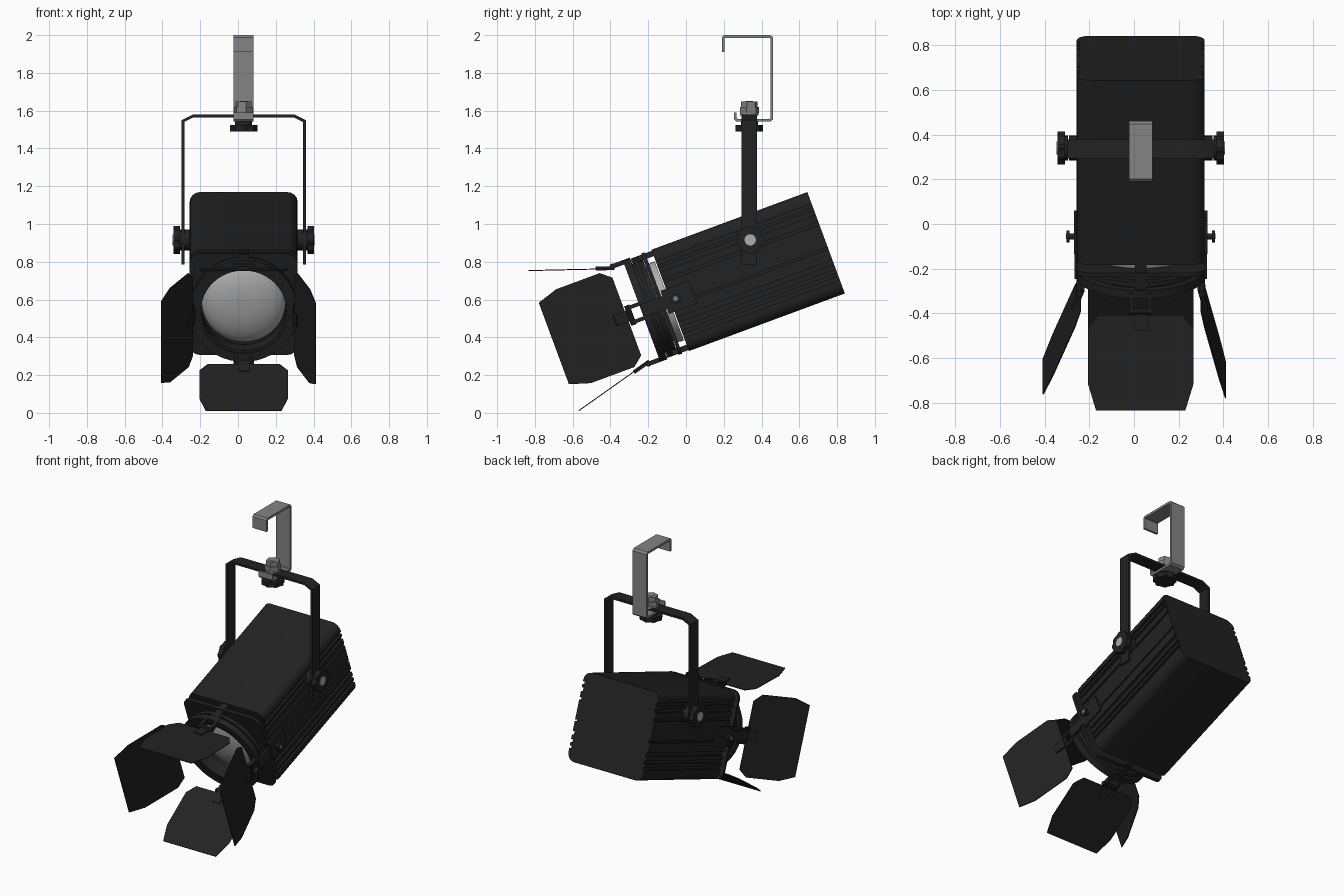
import bpy, bmesh, math
from mathutils import Matrix, Vector

if "Cube" in bpy.data.objects:
    bpy.data.objects.remove(bpy.data.objects["Cube"])

CX = 0.03                                   # symmetry plane of the lamp
TILT = Matrix.Translation((CX, 0.329, 0.748)) @ Matrix.Rotation(math.radians(20.3), 4, 'X')
UPRIGHT = Matrix.Translation((CX, 0.335, 0))


def material(name, v):
    m = bpy.data.materials.new(name)
    m.diffuse_color = (v, v, v, 1)
    m.use_nodes = True
    m.node_tree.nodes["Principled BSDF"].inputs["Base Color"].default_value = m.diffuse_color
    return m


BLACK = material("black_paint", 0.016)
STEEL = material("grey_steel", 0.23)
GLASS = material("lens_glass", 0.42)


def finish(name, bm, mat, matrix, angle=35):
    bmesh.ops.recalc_face_normals(bm, faces=bm.faces)
    me = bpy.data.meshes.new(name)
    bm.to_mesh(me)
    bm.free()
    me.materials.append(mat)
    for p in me.polygons:
        p.use_smooth = True
    me.set_sharp_from_angle(angle=math.radians(angle))
    ob = bpy.data.objects.new(name, me)
    ob.matrix_world = matrix
    bpy.context.collection.objects.link(ob)
    return ob


def prism(name, loop, extrude, mat=BLACK, matrix=TILT):
    """Extrude a closed 3D outline along a vector."""
    bm = bmesh.new()
    f = bm.faces.new([bm.verts.new(p) for p in loop])
    new = bmesh.ops.extrude_face_region(bm, geom=[f])["geom"]
    bm.faces.ensure_lookup_table()
    bmesh.ops.translate(bm, vec=extrude, verts=[v for v in new if isinstance(v, bmesh.types.BMVert)])
    if len([g for g in bm.faces if len(g.verts) == len(loop)]) < 2 and f not in bm.faces[:]:
        bm.faces.new([v for v in bm.verts][:len(loop)])
    return finish(name, bm, mat, matrix)


def box(name, lo, hi, mat=BLACK, matrix=TILT):
    (a, b, c), (d, e, f) = lo, hi
    return prism(name, [(a, b, c), (d, b, c), (d, b, f), (a, b, f)], (0, e - b, 0), mat, matrix)


def cyl(name, base, axis, r, n=24, grip=0, mat=BLACK, matrix=TILT):
    """Cylinder along an axis vector; grip makes a toothed edge."""
    a = Vector(axis).normalized()
    s = a.orthogonal().normalized()
    t = a.cross(s)
    pts = []
    for i in range(n):
        k = 2 * math.pi * i / n
        q = r - grip * (i % 4 > 1)
        pts.append(Vector(base) + s * q * math.cos(k) + t * q * math.sin(k))
    return prism(name, pts, axis, mat, matrix)


def strip(name, path, thick, to3d, width, mat, matrix):
    """Bent flat bar following a 2D path."""
    P = [Vector(p) for p in path]
    left, right = [], []
    for i, p in enumerate(P):
        d1 = (P[i] - P[i - 1]).normalized() if i else (P[1] - P[0]).normalized()
        d2 = (P[i + 1] - P[i]).normalized() if i < len(P) - 1 else d1
        n = (Vector((-d1.y, d1.x)) + Vector((-d2.y, d2.x))).normalized()
        off = n * thick / 2 / n.dot(Vector((-d1.y, d1.x)))
        left.append(p + off)
        right.append(p - off)
    return prism(name, [to3d(q) for q in left + right[::-1]], width, mat, matrix)


def ring(name, outer, inner, u0, u1, mat=BLACK):
    """Plate with a hole, between two depths on the lamp axis."""
    bm = bmesh.new()
    n = len(outer)
    L = [[bm.verts.new((x, u, z)) for x, z in pts] for pts, u in
         ((outer, u0), (outer, u1), (inner, u1), (inner, u0))]
    for k in range(4):
        A, B = L[k], L[(k + 1) % 4]
        for i in range(n):
            j = (i + 1) % n
            bm.faces.new((A[i], A[j], B[j], B[i]))
    return finish(name, bm, mat, TILT)


def circle(r, n=48):
    return [(r * math.cos(2 * math.pi * i / n), r * math.sin(2 * math.pi * i / n)) for i in range(n)]


def arc(cx, cz, r, a0, a1, n=4):
    return [(cx + r * math.cos(math.radians(a0 + (a1 - a0) * i / n)),
             cz + r * math.sin(math.radians(a0 + (a1 - a0) * i / n))) for i in range(n + 1)]


# Housing: rounded square section with cooling grooves along both sides
W, R = 0.286, 0.055
half = arc(W - R, R - W, R, -90, 0)
for v, h in ((-0.2, 0.01), (-0.16, 0.01), (-0.11, 0.012), (-0.03, 0.006), (0.11, 0.008), (0.17, 0.012), (0.21, 0.01)):
    half += [(W, v - h), (W - 0.014, v - h), (W - 0.014, v + h), (W, v + h)]
half += arc(W - R, W - R, R, 0, 90)
profile = half + [(-x, z) for x, z in half[::-1]]
prism("housing", [(x, -0.44, z) for x, z in profile], (0, 0.88, 0))

# Square front frame with a round hole
square = []
for k, (sx, sz) in enumerate(((1, 1), (-1, 1), (-1, -1), (1, -1))):
    square += arc(sx * (W - R), sz * (W - R), R, k * 90, k * 90 + 90, 6)
    a = math.radians(k * 90 + 90)           # extra points on the flat side keep the hole round
    for s in (0.15, 0.05, -0.05, -0.15):
        square.append((W * math.cos(a) + s * math.sin(a), W * math.sin(a) - s * math.cos(a)))
hole = [tuple(Vector(p).normalized() * 0.235) for p in square]
ring("front_frame", square, hole, -0.498, -0.478)

# Round accessory rings
ring("rear_ring", circle(0.28), circle(0.228), -0.548, -0.525)
ring("front_ring", circle(0.287), circle(0.24), -0.602, -0.562)
ring("ring_sleeve", circle(0.25), circle(0.226), -0.595, -0.50)

# Lens: shallow dome
bm = bmesh.new()
rows = [[bm.verts.new((x, -0.445, z)) for x, z in circle(0.223)]]
for i in range(8):
    t = math.radians(90 * i / 8)
    rows.append([bm.verts.new((x, -0.465 - 0.09 * math.sin(t), z)) for x, z in circle(0.223 * math.cos(t))])
for A, B in zip(rows, rows[1:]):
    for i in range(48):
        bm.faces.new((A[i - 1], A[i], B[i], B[i - 1]))
bm.faces.new(rows[-1])
finish("lens", bm, GLASS, TILT, 50)

# Spacers joining frame to housing
for sz in (-1, 1):
    box("frame_spacer", (-0.025, -0.56, sz * 0.265 - 0.015), (0.025, -0.43, sz * 0.265 + 0.015))

# Barn doors: chamfered leaves hinged around the front ring
for name, phi, flare, hw in (("right", 0, 15, 0.265), ("top", 90, 19, 0.235),
                             ("left", 180, 23, 0.265), ("bottom", 270, 15, 0.235)):
    p, f = math.radians(phi), math.radians(flare)
    r = Vector((math.cos(p), 0, math.sin(p)))
    t = Vector((-math.sin(p), 0, math.cos(p)))
    d = Vector((0, -math.cos(f), 0)) + r * math.sin(f)
    nrm = d.cross(t)
    base = r * 0.272 + Vector((0, -0.685, 0))

    def plate(label, outline, thick, lift=0):
        prism(label, [base + d * s + t * w + nrm * lift for s, w in outline], nrm * thick)

    side = [(0, hw - 0.045), (0.06, hw), (0.31, hw), (0.425, hw - 0.035)]
    plate(name + "_barn_door", side + [(s, -w) for s, w in side[::-1]], 0.005)
    plate(name + "_door_tab", [(-0.03, 0.03), (0.07, 0.03), (0.07, -0.03), (-0.03, -0.03)], 0.02, -0.01)
    cyl(name + "_hinge_pin", r * 0.275 + Vector((0, -0.665, 0)) - t * 0.055, t * 0.11, 0.015, 10)
    for w in (-0.04, 0.04):
        c = r * 0.275 + t * w + Vector((0, -0.665, 0))
        prism(name + "_hinge_arm", [c + r * a + t * b for a, b in
                                    ((-.012, -.01), (.012, -.01), (.012, .01), (-.012, .01))], (0, 0.09, 0))

# Side catches with small thumb screws
for s in (-1, 1):
    box("catch_arm", (s * 0.28, -0.60, -0.035), (s * 0.296, -0.42, 0.035))
    box("catch_plate", (s * 0.28, -0.47, -0.065), (s * 0.298, -0.31, 0.065))
    cyl("catch_screw", (s * 0.295, -0.41, 0), (s * 0.03, 0, 0), 0.014, 12)
    cyl("catch_screw_head", (s * 0.318, -0.41, 0), (s * 0.014, 0, 0), 0.027, 16)
    cyl("catch_screw_tip", (s * 0.331, -0.41, 0), (s * 0.004, 0, 0), 0.012, 12, 0, STEEL)

# Yoke
yoke = [(-0.322, 0.785), (-0.322, 1.545), (-0.27, 1.571)]
strip("yoke", yoke + [(-x, z) for x, z in yoke[::-1]], 0.015,
      lambda q: (q.x, -0.042, q.y), (0, 0.084, 0), BLACK, UPRIGHT)

# Tilt knobs on the yoke legs
for s in (-1, 1):
    cyl("pivot_spacer", (s * 0.27, 0.005, 0.916), (s * 0.05, 0, 0), 0.055, 24, 0, BLACK, UPRIGHT)
    cyl("tilt_knob_neck", (s * 0.325, 0.005, 0.916), (s * 0.02, 0, 0), 0.055, 24, 0, BLACK, UPRIGHT)
    cyl("tilt_knob", (s * 0.338, 0.005, 0.916), (s * 0.034, 0, 0), 0.074, 32, 0.007, BLACK, UPRIGHT)
    cyl("tilt_bolt", (s * 0.37, 0.005, 0.916), (s * 0.006, 0, 0), 0.03, 20, 0, GLASS, UPRIGHT)

# Hanging hook
strip("hanging_hook", [(-0.138, 1.91), (-0.138, 1.985), (-0.131, 1.992), (0.11, 1.992), (0.119, 1.984),
                       (0.119, 1.557), (0.11, 1.549), (-0.066, 1.549), (-0.074, 1.557), (-0.074, 1.59)],
      0.015, lambda q: (-0.053, q.x, q.y), (0.106, 0, 0), STEEL, UPRIGHT)

# Clamp bolt, nuts and lower hand knob
for name, z, h, r, n, g, m in (("clamp_washer", 1.575, 0.014, 0.05, 24, 0, STEEL),
                               ("clamp_nut", 1.588, 0.032, 0.052, 6, 0, STEEL),
                               ("lock_nut", 1.62, 0.028, 0.044, 6, 0, STEEL),
                               ("clamp_bolt", 1.50, 0.15, 0.02, 16, 0, STEEL),
                               ("hand_knob_neck", 1.52, 0.023, 0.045, 24, 0, BLACK),
                               ("hand_knob", 1.49, 0.034, 0.073, 32, 0.007, BLACK)):
    cyl(name, (0, 0, z), (0, 0, h), r, n, g, m, UPRIGHT)
